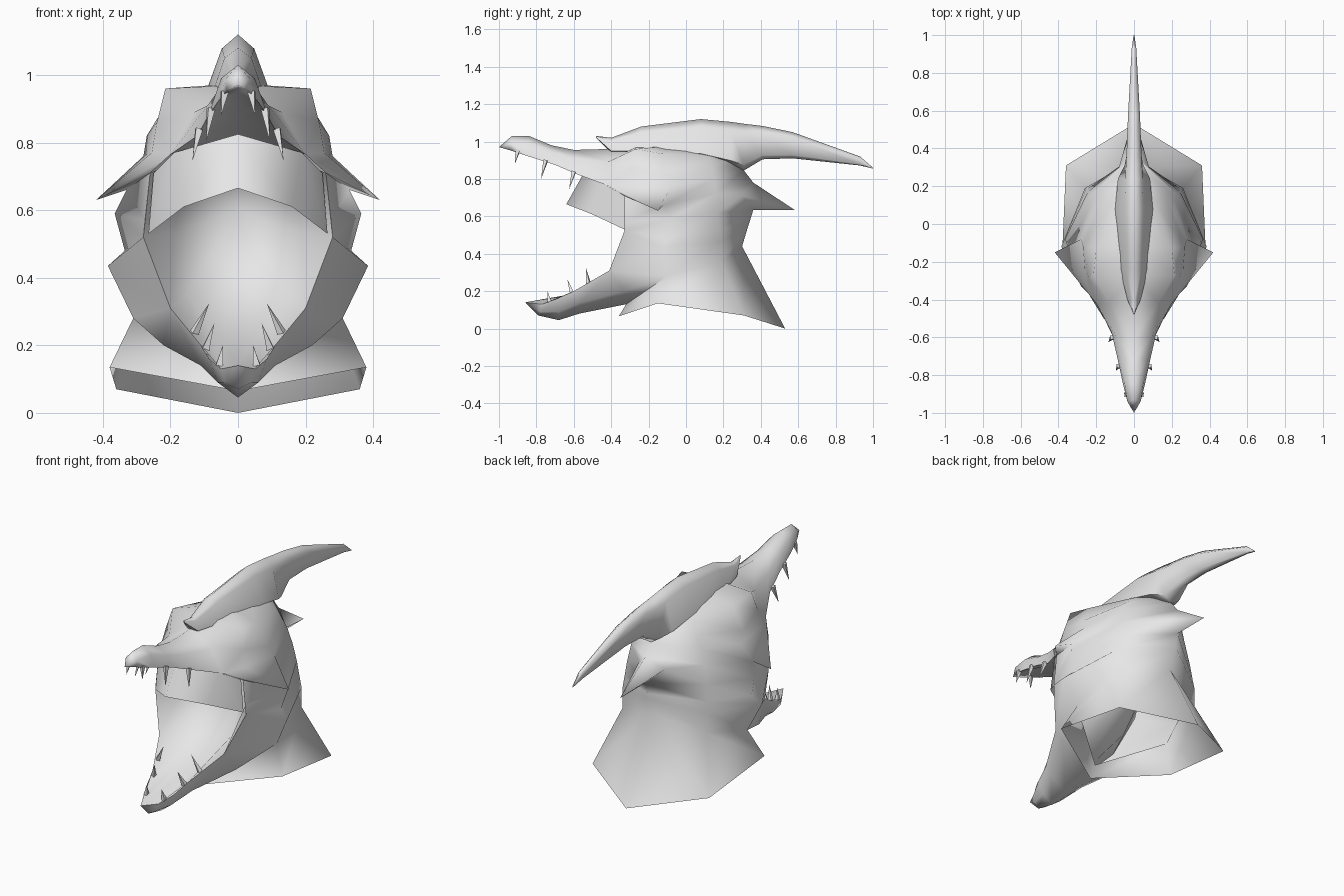
import bpy
import bmesh
import math
from mathutils import Vector

default_cube = bpy.data.objects.get("Cube")
if default_cube:
    bpy.data.objects.remove(default_cube, do_unlink=True)

# One plain grey for the whole sculpt
grey = bpy.data.materials.new("plain grey")
grey.use_nodes = True
grey.diffuse_color = (.8, .8, .8, 1)
grey.node_tree.nodes["Principled BSDF"].inputs["Base Color"].default_value = grey.diffuse_color


class HalfMesh:
    """Collects faces for the left half of a part; vertices at equal points are shared."""

    def __init__(self):
        self.bm = bmesh.new()
        self.cache = {}

    def vert(self, point):
        key = tuple(point)
        if key not in self.cache:
            self.cache[key] = self.bm.verts.new(key)
        return self.cache[key]

    def face(self, *points):
        corners = list(dict.fromkeys(self.vert(p) for p in points))
        if len(corners) > 2 and not self.bm.faces.get(corners):
            self.bm.faces.new(corners)

    def loft(self, *rows):
        for lower, upper in zip(rows, rows[1:]):
            for i in range(len(lower) - 1):
                self.face(lower[i], lower[i + 1], upper[i + 1], upper[i])

    def fan(self, tip, ring, closed=True):
        ends = ring[1:] + ring[:1] if closed else ring[1:]
        for start, end in zip(ring, ends):
            self.face(start, end, tip)

    def finish(self, name, angle=60):
        bmesh.ops.recalc_face_normals(self.bm, faces=self.bm.faces)
        mesh = bpy.data.meshes.new(name)
        self.bm.to_mesh(mesh)
        self.bm.free()
        mesh.materials.append(grey)
        part = bpy.data.objects.new(name, mesh)
        bpy.context.collection.objects.link(part)
        bpy.ops.object.select_all(action="DESELECT")
        part.select_set(True)
        bpy.context.view_layer.objects.active = part
        bpy.ops.object.shade_smooth_by_angle(angle=math.radians(angle))
        mirror = part.modifiers.new("mirror", "MIRROR")
        mirror.use_axis[0] = True
        return part


# Shared landmarks of the head
jaw_tip = (0, -.86, .14)
jaw_front = (.05, -.77, .13)
jaw_middle = (.11, -.6, .2)
jaw_back = (.2, -.41, .31)
mouth_corner = (.28, -.33, .52)
cheek_front = (.26, -.33, .71)
cheek_back = (.33, -.12, .66)
lip_back = (.2, -.42, .765)
snout_side = (.13, -.42, .89)
snout_top = (0, -.42, .96)
brow_front = (.255, -.31, .77)
brow_back = (.28, -.08, .76)
neck_side = (.31, -.1, .28)
neck_rear = (.26, .19, .36)
nape_low = (0, .3, .44)
nape_middle = (0, .36, .635)
nape_high = (0, .36, .78)
crown_back = (0, .26, .92)
head_rear = (.245, .17, .62)
temple = (.225, .16, .72)
temple_top = (.2, .15, .8)
crest_root = (0, .31, .845)
throat_front = (0, -.32, .13)

shell = HalfMesh()

# Flared neck skirt, open below
shell.loft(
    [(0, -.36, .065), (.38, -.15, .135), (.36, .31, .07), (0, .53, 0)],
    [throat_front, neck_side, neck_rear, nape_low])

# Sides and back of the head
shell.loft(
    [jaw_back, neck_side, neck_rear, nape_low],
    [mouth_corner, (.385, -.12, .435), (.26, .19, .47), (0, .33, .54)],
    [mouth_corner, (.335, -.1, .48), (.255, .18, .53), (0, .34, .57)],
    [(.275, -.33, .57), (.365, -.08, .59), head_rear, nape_middle])
shell.loft(
    [(.275, -.33, .57), (.365, -.08, .59), head_rear],
    [cheek_front, cheek_back, temple])
shell.loft(
    [cheek_back, temple, nape_high],
    [brow_back, temple_top, crest_root])

# Blade-like spike growing out of the nape
spike_base = (.08, .3, .71)
shell.fan(spike_base, [nape_middle, head_rear, temple, nape_high, (0, .58, .635)])

# Brow and crown
shell.loft(
    [lip_back, brow_front, brow_back, temple_top, crest_root],
    [snout_side, (.24, -.29, .86), (.27, -.12, .82), (.17, .14, .86), (0, .28, .88)],
    [snout_side, (.215, -.27, .96), (.2, -.13, .935), (.11, .12, .92), crown_back],
    [snout_top, (0, -.27, .97), (0, -.1, .975), (0, .1, .96), crown_back])

# Swept cheek spike
shell.fan((.42, -.15, .63), [lip_back, brow_front, brow_back, cheek_back, cheek_front])

# Upper snout: ridge, side, lip and roof of the mouth in each section
snout_tip = (0, -1, .97)
shell.loft(
    [snout_tip] * 4,
    [(0, -.93, 1.03), (.035, -.94, .99), (.035, -.93, .95), (0, -.93, .96)],
    [(0, -.84, 1.03), (.05, -.84, .99), (.06, -.84, .92), (0, -.84, .95)],
    [(0, -.72, .98), (.065, -.72, .945), (.09, -.7, .875), (0, -.72, .91)],
    [(0, -.6, .955), (.09, -.6, .91), (.12, -.57, .82), (0, -.6, .87)],
    [snout_top, snout_side, lip_back, (0, -.42, .82)])

# Lower jaw: keel, side and lip in each section
shell.loft(
    [jaw_tip] * 3,
    [(0, -.79, .07), (.04, -.78, .09), jaw_front],
    [(0, -.68, .045), (.06, -.68, .09), (.085, -.69, .16)],
    [(0, -.57, .08), (.11, -.56, .14), jaw_middle],
    [throat_front, (.22, -.33, .2), jaw_back],
    [throat_front, neck_side, jaw_back])
shell.finish("head_shell", 100)

# Mouth lining, drawn back to a deep throat
lining = HalfMesh()
lips = [jaw_tip, jaw_front, jaw_middle, jaw_back, mouth_corner, cheek_front, (0, -.42, .82)]
hollow = [(0, -.42, .21), (.04, -.41, .22), (.09, -.37, .25), (.15, -.26, .35),
          (.19, -.18, .53), (.16, -.18, .68), (0, -.2, .77)]
lining.loft(lips, hollow)
lining.fan((0, .06, .6), hollow, closed=False)
lining.finish("mouth_lining", 80)

# Curved visor band below the upper jaw
visor = HalfMesh()
visor.loft(
    [(0, -.55, .825), (.19, -.43, .77), (.25, -.33, .71)],
    [(0, -.64, .665), (.16, -.5, .61), (.265, -.33, .53)])
visor.finish("visor_band")

# Tall crest sweeping back: y, top, bottom, shoulder and base half widths
crest = HalfMesh()
sections = [
    (-.48, 1.03, 1.02, .002, .002), (-.4, 1.02, .94, .02, .035),
    (-.24, 1.08, .93, .04, .075), (.08, 1.12, .91, .048, .1),
    (.24, 1.105, .87, .045, .085), (.31, 1.095, .845, .043, .05),
    (.41, 1.083, .905, .038, .03), (.57, 1.05, .91, .032, .025),
    (.93, .92, .872, .012, .01), (1, .86, .855, .002, .002)]
rows = []
for y, top, bottom, shoulder, base in sections:
    rows.append([(0, y, top), (shoulder, y, top - (top - bottom) * .2),
                 (base, y, bottom + (top - bottom) * .12), (0, y, bottom)])
crest.loft(*rows)
crest.finish("crest")

# Teeth: base and tip, mirrored to both sides
teeth = {
    "upper_tooth": [((.04, -.9, .95), (.05, -.915, .88)),
                    ((.08, -.75, .9), (.095, -.775, .8)),
                    ((.115, -.6, .84), (.135, -.625, .745))],
    "lower_tooth": [((.055, -.73, .14), (.045, -.74, .2)),
                    ((.095, -.61, .19), (.07, -.635, .265)),
                    ((.13, -.52, .235), (.085, -.535, .325))]}
for name, pairs in teeth.items():
    for base, tip in pairs:
        tooth = HalfMesh()
        root, point = Vector(base), Vector(tip)
        axis = point - root
        turn = axis.to_track_quat("Z", "Y").to_matrix().to_4x4()
        turn.translation = (root + point) / 2
        bmesh.ops.create_cone(tooth.bm, cap_ends=True, segments=4, radius1=.015,
                              radius2=0, depth=axis.length, matrix=turn)
        tooth.finish(name, 30)
